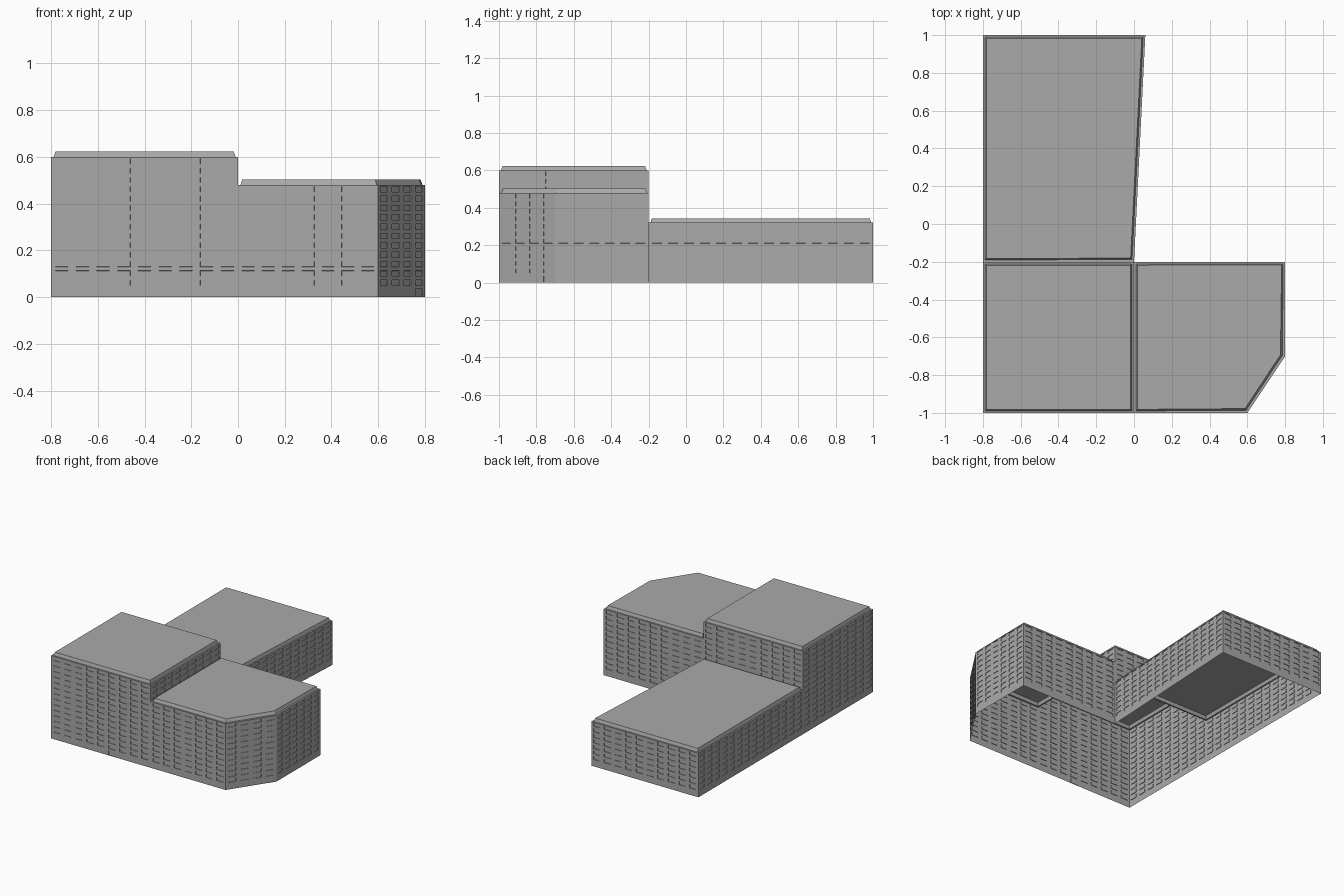
import bpy, bmesh
from mathutils import Vector

cube = bpy.data.objects.get("Cube")
if cube:
    bpy.data.objects.remove(cube, do_unlink=True)

FLOOR = 0.04      # storey height
PITCH = 0.087     # window spacing
DEPTH = 0.004     # window recess

grey = bpy.data.materials.new("concrete_grey")
grey.use_nodes = True
colour = (0.4, 0.4, 0.4, 1)
grey.diffuse_color = colour
grey.node_tree.nodes["Principled BSDF"].inputs["Base Color"].default_value = colour


def finish(bm, name):
    mesh = bpy.data.meshes.new(name)
    bm.to_mesh(mesh)
    bm.free()
    mesh.materials.append(grey)
    bpy.context.collection.objects.link(bpy.data.objects.new(name, mesh))


def add_wall(bm, p, q, base, top, door):
    """One wall sheet with a grid of recessed windows and an optional door column."""
    p, q = Vector((*p, 0)), Vector((*q, 0))
    length = (q - p).length
    count = max(1, round(length / PITCH))
    margin = 0.018
    pitch = (length - 2 * margin) / (count - 0.38)
    us = [0]
    for i in range(count):
        start = margin + i * pitch
        us += [start, start + pitch * 0.62]
    us.append(length)

    first = round(base / FLOOR)
    vs = [base]
    if base == 0:
        vs += [0.001, 0.035]
        first = 1
    for k in range(first, round(top / FLOOR)):
        vs += [k * FLOOR + 0.01, k * FLOOR + 0.033]
    vs.append(top)

    along = (q - p).normalized()
    grid = [[bm.verts.new(p + along * u + Vector((0, 0, v))) for u in us] for v in vs]
    holes = []
    for r in range(len(vs) - 1):
        for c in range(len(us) - 1):
            face = bm.faces.new((grid[r][c], grid[r][c + 1],
                                 grid[r + 1][c + 1], grid[r + 1][c]))
            ground = base == 0 and r == 1
            if r % 2 and c % 2 and (not ground or c // 2 == door):
                holes.append(face)
    bm.normal_update()
    bmesh.ops.inset_individual(bm, faces=holes, thickness=0.0002, depth=-DEPTH)


def add_block(name, outline, bases, top, doors):
    # Outer walls; a base of None leaves the side open to its neighbour
    bm = bmesh.new()
    for i, base in enumerate(bases):
        if base is not None:
            add_wall(bm, outline[i], outline[(i + 1) % len(outline)],
                     base, top, doors.get(i))
    finish(bm, name + "_walls")

    # Roof: flat ledge, then a raised sloping edge around the deck
    bm = bmesh.new()
    deck = bm.faces.new([bm.verts.new((x, y, top)) for x, y in outline])
    bm.normal_update()
    bmesh.ops.inset_individual(bm, faces=[deck], thickness=0.015)
    bmesh.ops.inset_individual(bm, faces=[deck], thickness=0.011, depth=0.023)
    finish(bm, name + "_roof")


# Tall block at the front right corner
add_block("tall_block", [(-0.8, -1), (0, -1), (0, -0.2), (-0.8, -0.2)],
          [0, 0.48, 0.32, 0], 0.6, {0: 5})

# Middle block with the cut corner
add_block("corner_block", [(0, -1), (0.6, -1), (0.8, -0.7), (0.8, -0.2), (0, -0.2)],
          [0, 0, 0, 0, None], 0.48, {1: 3})

# Low rear wing with one slanting side
add_block("rear_wing", [(-0.8, -0.2), (0, -0.2), (0.06, 1), (-0.8, 1)],
          [None, 0, 0, 0], 0.32, {})
